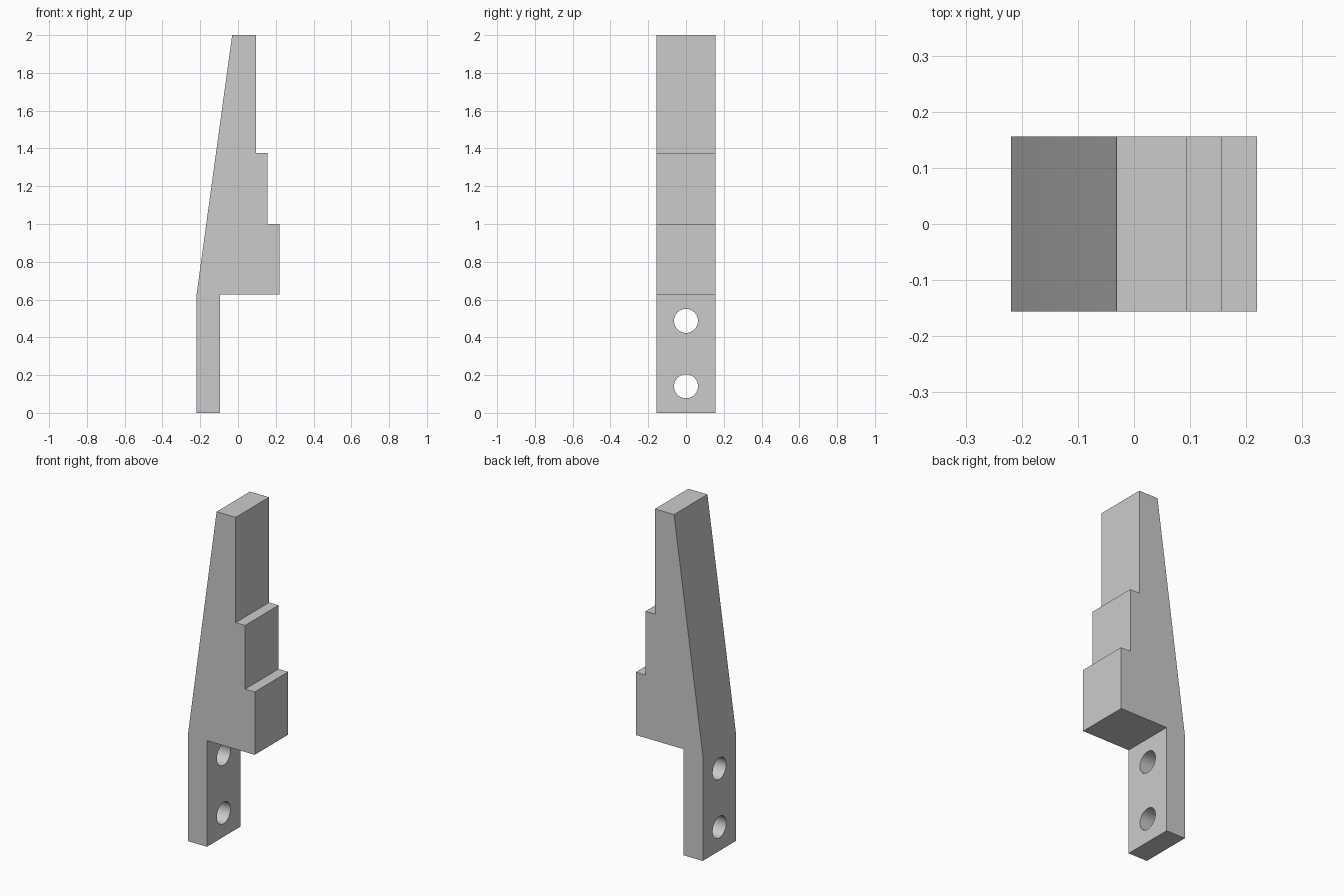
import bpy, bmesh, math

cube = bpy.data.objects.get("Cube")
if cube:
    bpy.data.objects.remove(cube, do_unlink=True)

HALF_DEPTH = 0.156

grey = bpy.data.materials.new("plain grey")
grey.use_nodes = True
grey.diffuse_color = (0.6, 0.6, 0.6, 1)
grey.node_tree.nodes["Principled BSDF"].inputs["Base Color"].default_value = (0.6, 0.6, 0.6, 1)


def extrude_profile(name, points):
    """Extrude an x-z outline along y."""
    bm = bmesh.new()
    face = bm.faces.new([bm.verts.new((x, -HALF_DEPTH, z)) for x, z in points])
    result = bmesh.ops.extrude_face_region(bm, geom=[face])
    verts = [v for v in result["geom"] if isinstance(v, bmesh.types.BMVert)]
    bmesh.ops.translate(bm, verts=verts, vec=(0, 2 * HALF_DEPTH, 0))
    bmesh.ops.recalc_face_normals(bm, faces=bm.faces)
    mesh = bpy.data.meshes.new(name)
    bm.to_mesh(mesh)
    bm.free()
    mesh.materials.append(grey)
    obj = bpy.data.objects.new(name, mesh)
    bpy.context.collection.objects.link(obj)
    return obj


# Stepped bracket body with a sloping back and a thin mounting tab
bracket = extrude_profile("stepped_bracket", [
    (-0.219, 0), (-0.094, 0), (-0.094, 0.628), (0.219, 0.628),
    (0.219, 1.0), (0.156, 1.0), (0.156, 1.377), (0.094, 1.377),
    (0.094, 2.0), (-0.031, 2.0), (-0.219, 0.628),
])

# Screw holes through the tab
cutters = []
for i, z in enumerate((0.141, 0.487)):
    bpy.ops.mesh.primitive_cylinder_add(
        vertices=48, radius=0.0635, depth=0.3,
        location=(-0.156, 0, z), rotation=(0, math.pi / 2, 0))
    cutter = bpy.context.object
    cutter.name = f"hole_cutter_{i + 1}"
    cutter.data.materials.append(grey)
    cutter.hide_render = True
    cutters.append(cutter)
    cut = bracket.modifiers.new(f"screw_hole_{i + 1}", "BOOLEAN")
    cut.operation = "DIFFERENCE"
    cut.solver = "EXACT"
    cut.object = cutter

# Apply the cuts and drop the cutters
bpy.ops.object.select_all(action="DESELECT")
bracket.select_set(True)
bpy.context.view_layer.objects.active = bracket
for name in [m.name for m in bracket.modifiers]:
    bpy.ops.object.modifier_apply(modifier=name)
for cutter in cutters:
    bpy.data.objects.remove(cutter, do_unlink=True)

bpy.ops.object.shade_smooth_by_angle(angle=math.radians(30))
